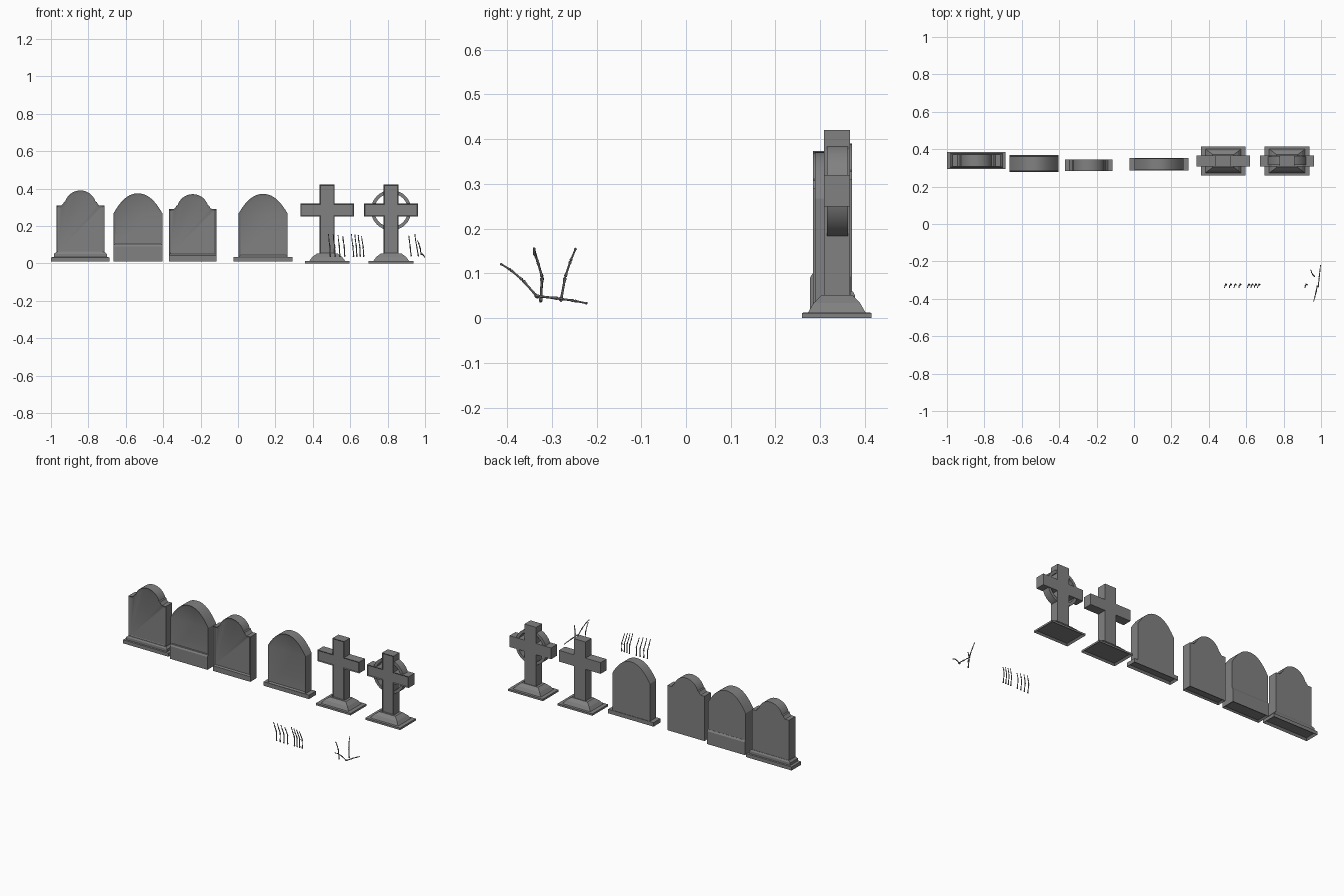
import bpy, bmesh, math
from mathutils import Vector

cube = bpy.data.objects.get("Cube")
if cube:
    bpy.data.objects.remove(cube)

stone = bpy.data.materials.new("stone_grey")
stone.use_nodes = True
GREY = (0.22, 0.22, 0.22, 1)
stone.diffuse_color = GREY
stone.node_tree.nodes["Principled BSDF"].inputs["Base Color"].default_value = GREY


def finish(bm, name, smooth=False):
    bmesh.ops.recalc_face_normals(bm, faces=bm.faces)
    me = bpy.data.meshes.new(name)
    bm.to_mesh(me)
    bm.free()
    me.materials.append(stone)
    ob = bpy.data.objects.new(name, me)
    bpy.context.collection.objects.link(ob)
    if smooth:
        bpy.ops.object.select_all(action='DESELECT')
        ob.select_set(True)
        bpy.context.view_layer.objects.active = ob
        bpy.ops.object.shade_smooth_by_angle(angle=math.radians(30))
    return ob


def tiers(name, cx, cy, levels, recess=0.0):
    """Stack of rectangles (half x, half y, z) joined into one plinth."""
    bm = bmesh.new()
    rings = [[bm.verts.new((cx + sx * hx, cy + sy * hy, z))
              for sx, sy in ((-1, -1), (1, -1), (1, 1), (-1, 1))] for hx, hy, z in levels]
    for a, b in zip(rings, rings[1:]):
        for i in range(4):
            bm.faces.new((a[i], a[i - 1], b[i - 1], b[i]))
    under = bm.faces.new(rings[0])
    bm.faces.new(rings[-1])
    bmesh.ops.recalc_face_normals(bm, faces=bm.faces)
    if recess:
        bmesh.ops.inset_region(bm, faces=[under], thickness=0.016, depth=-recess)
    return finish(bm, name)


def slab(name, outline, cx, y0, y1, border, depth):
    """Extrude an x-z outline backwards and sink a panel in its front."""
    bm = bmesh.new()
    front = bm.faces.new([bm.verts.new((cx + x, y0, z)) for x, z in outline])
    res = bmesh.ops.extrude_face_region(bm, geom=[front], use_keep_orig=True)
    back = [v for v in res["geom"] if isinstance(v, bmesh.types.BMVert)]
    bmesh.ops.translate(bm, verts=back, vec=(0, y1 - y0, 0))
    bmesh.ops.recalc_face_normals(bm, faces=bm.faces)
    bmesh.ops.inset_region(bm, faces=[front], thickness=border, depth=-depth)
    return finish(bm, name, True)


def mirrored(half):
    """Right half from the foot to the middle top, mirrored to a closed outline."""
    return half + [(-x, z) for x, z in reversed(half) if x > 1e-5]


def arched(w, z0, spring, top, n=12):
    return mirrored([(w, z0)] + [(w * (1 - i / n), spring + (top - spring) * (1 - (1 - i / n) ** 2.2))
                                 for i in range(n + 1)])


def shouldered(w, z0, shoulder, r=0.085, n=9):
    half = [(w, z0), (w, shoulder), (0.102, shoulder), (0.093, shoulder + 0.007), (0.088, shoulder + 0.018)]
    for i in range(n + 1):
        a = math.radians(18 + 72 * i / n)
        half.append((r * math.cos(a), shoulder - 0.005 + r * math.sin(a)))
    half[-1] = (0, half[-1][1])
    return mirrored(half)


# Shouldered headstone on a two-step plinth
tiers("stepped_plinth", -0.843, 0.34, [(0.157, 0.046, 0.01), (0.157, 0.046, 0.032), (0.142, 0.038, 0.034),
                                       (0.142, 0.038, 0.05), (0.13, 0.033, 0.06)], 0.012)
slab("stepped_headstone", shouldered(0.128, 0.055, 0.31), -0.843, 0.308, 0.371, 0.013, 0.006)

# Arched headstone on a thick block
tiers("block_plinth", -0.535, 0.323, [(0.13, 0.046, 0.01), (0.13, 0.046, 0.09), (0.13, 0.04, 0.1)], 0.008)
slab("block_headstone", arched(0.13, 0.095, 0.268, 0.374), -0.535, 0.284, 0.362, 0.011, 0.006)

# Plain shouldered headstone
tiers("plain_foot", -0.242, 0.315, [(0.128, 0.031, 0.01), (0.128, 0.031, 0.042)], 0.008)
slab("plain_headstone", shouldered(0.128, 0.042, 0.29), -0.242, 0.284, 0.346, 0.012, 0.006)

# Arched headstone on a thin plinth
tiers("thin_plinth", 0.134, 0.319, [(0.157, 0.034, 0.01), (0.157, 0.034, 0.035)], 0.012)
slab("thin_headstone", arched(0.13, 0.035, 0.268, 0.371), 0.134, 0.288, 0.35, 0.012, 0.006)


# Crosses on flared pedestals
def cross(name, cx):
    cy = 0.337
    tiers(name + "_base", cx, cy, [(0.12, 0.078, 0), (0.12, 0.078, 0.012), (0.096, 0.064, 0.013),
                                   (0.08, 0.052, 0.034), (0.056, 0.034, 0.052)], 0.01)
    w, arm, low, high = 0.04, 0.144, 0.25, 0.32
    outline = [(w, 0.05), (w, low), (arm, low), (arm, high), (w, high), (w, 0.421)]
    slab(name + "_cross", outline + [(-x, z) for x, z in reversed(outline)], cx, 0.308, 0.367, 0.007, 0.004)


cross("plain", 0.477)
cross("ringed", 0.819)

# Ring around the second cross
bm = bmesh.new()
N, loops = 32, []
for i in range(N):
    a = math.tau * i / N
    loops.append([bm.verts.new((0.819 + r * math.cos(a), y, 0.284 + r * math.sin(a)))
                  for r, y in ((0.108, 0.315), (0.108, 0.362), (0.09, 0.362), (0.09, 0.315))])
for i in range(N):
    a, b = loops[i - 1], loops[i]
    for k in range(4):
        bm.faces.new((a[k - 1], a[k], b[k], b[k - 1]))
finish(bm, "cross_ring", True)


# Bony fingers: knuckled tubes along a path
def finger(name, joints, sides=6):
    bm = bmesh.new()
    pts = [Vector(p) for p in joints]
    rings = []
    for s, (a, b) in enumerate(zip(pts, pts[1:])):
        axis = (b - a).normalized()
        u = axis.orthogonal().normalized()
        v = axis.cross(u)
        shrink = 1 - 0.12 * s
        rings = []
        for t, r in ((0, 0.002), (0.06, 0.0045), (0.25, 0.0028), (0.75, 0.0026), (0.94, 0.0042), (1, 0.002)):
            c = a.lerp(b, t)
            rings.append([bm.verts.new(c + (u * math.cos(k * math.tau / sides) + v * math.sin(k * math.tau / sides))
                                       * r * shrink) for k in range(sides)])
        for p, q in zip(rings, rings[1:]):
            for k in range(sides):
                bm.faces.new((p[k - 1], p[k], q[k], q[k - 1]))
        bm.faces.new(rings[0])
        bm.faces.new(rings[-1])
    finish(bm, name, True)


# Two rows of upright fingers
for row, start, step, lean in (("left_row", 0.494, 0.0255, 0.01), ("right_row", 0.618, 0.018, 0.011)):
    for i, top in enumerate((0.158, 0.155, 0.152, 0.145)):
        x = start + step * i
        finger(f"{row}_finger_{i + 1}", [(x, -0.325, 0.035), (x - lean * 0.3, -0.321, 0.092),
                                         (x - lean * 0.8, -0.331, 0.125), (x - lean, -0.34, top)])

# Loose spread fingers
finger("upright_finger", [(0.926, -0.325, 0.036), (0.92, -0.322, 0.092), (0.916, -0.331, 0.125), (0.913, -0.34, 0.148)])
finger("forward_finger", [(0.98, -0.33, 0.045), (0.973, -0.365, 0.085), (0.966, -0.392, 0.108), (0.96, -0.415, 0.122)])
finger("rear_finger", [(0.965, -0.28, 0.037), (0.955, -0.27, 0.092), (0.949, -0.258, 0.128), (0.945, -0.246, 0.157)])
finger("flat_finger", [(0.985, -0.338, 0.05), (0.99, -0.285, 0.044), (0.994, -0.25, 0.039), (0.997, -0.22, 0.033)])
